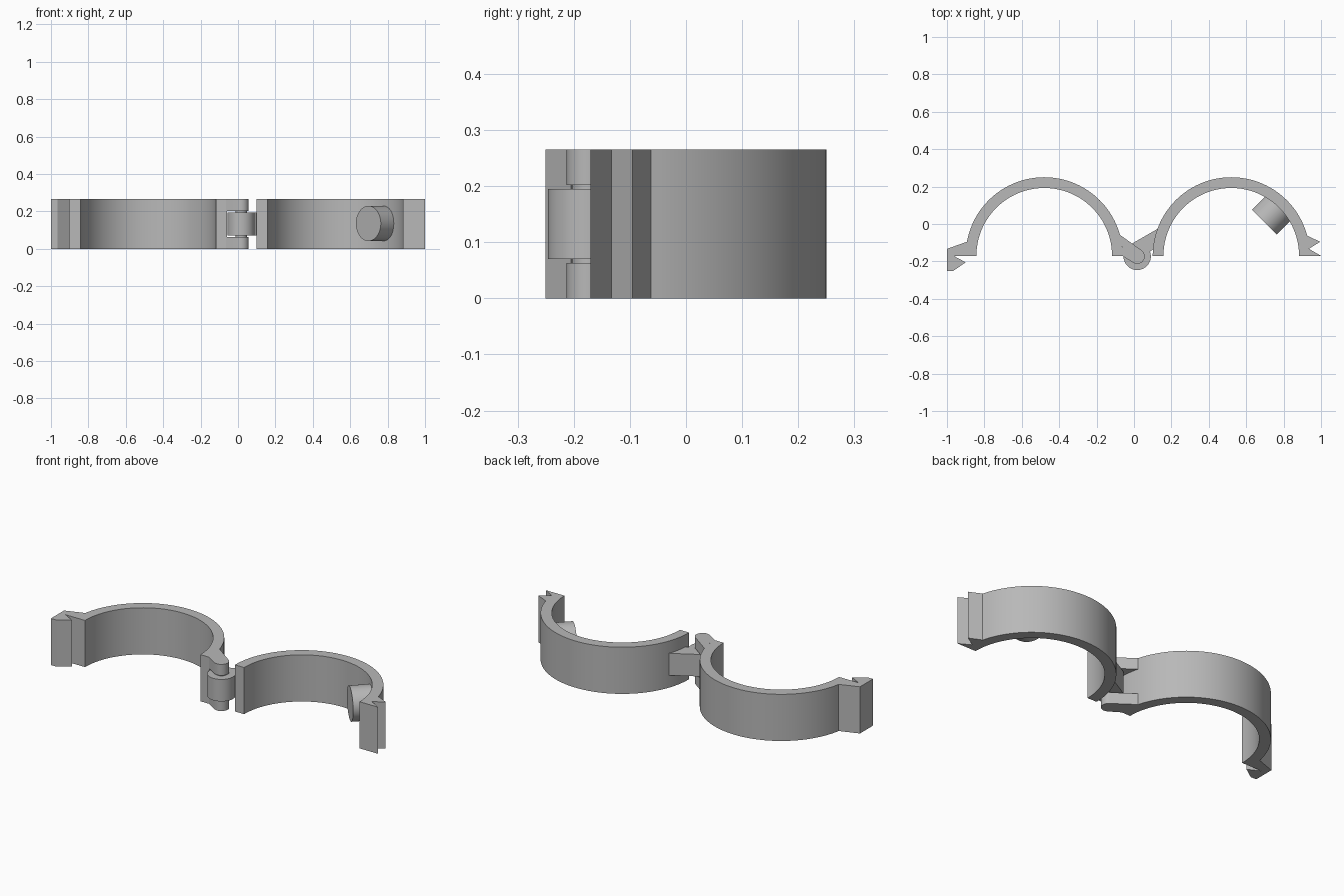
import bpy
import bmesh
from math import cos, sin, radians
from mathutils import Matrix, Vector

cube = bpy.data.objects.get("Cube")
if cube:
    bpy.data.objects.remove(cube, do_unlink=True)

HEIGHT = 0.265
BASE_Y = -0.17
INNER, OUTER = 0.3625, 0.42
LEFT_X, RIGHT_X = -0.48, 0.52
HINGE = (0.017, -0.173)
PIN_R, BARREL_R = 0.04, 0.073
GAP_LOW, GAP_HIGH = 0.063, 0.202

grey = bpy.data.materials.new("plastic_grey")
grey.use_nodes = True
grey.diffuse_color = (0.48, 0.48, 0.48, 1)
grey.node_tree.nodes["Principled BSDF"].inputs["Base Color"].default_value = grey.diffuse_color


def arc(center, radius, start, end, steps):
    """Points on a circle arc, angles in degrees."""
    angles = [radians(start + (end - start) * i / steps) for i in range(steps + 1)]
    return [(center[0] + radius * cos(a), center[1] + radius * sin(a)) for a in angles]


def finish(name, bm):
    bmesh.ops.recalc_face_normals(bm, faces=bm.faces[:])
    mesh = bpy.data.meshes.new(name)
    bm.to_mesh(mesh)
    bm.free()
    mesh.materials.append(grey)
    obj = bpy.data.objects.new(name, mesh)
    bpy.context.collection.objects.link(obj)
    bpy.ops.object.select_all(action="DESELECT")
    obj.select_set(True)
    bpy.context.view_layer.objects.active = obj
    bpy.ops.object.shade_smooth_by_angle(angle=radians(25))
    return obj


def extrude(name, outline, low, high):
    """Extrude a flat outline from low to high."""
    bm = bmesh.new()
    face = bm.faces.new([bm.verts.new((x, y, low)) for x, y in outline])
    result = bmesh.ops.extrude_face_region(bm, geom=[face])
    top = [v for v in result["geom"] if isinstance(v, bmesh.types.BMVert)]
    bmesh.ops.translate(bm, verts=top, vec=(0, 0, high - low))
    return finish(name, bm)


def cylinder(name, radius, start, end):
    start, end = Vector(start), Vector(end)
    axis = end - start
    turn = axis.to_track_quat("Z", "Y").to_matrix().to_4x4()
    bm = bmesh.new()
    bmesh.ops.create_cone(bm, cap_ends=True, segments=64, radius1=radius,
                          radius2=radius, depth=axis.length,
                          matrix=Matrix.Translation((start + end) / 2) @ turn)
    return finish(name, bm)


# Half ring ending in the hooked latch
left_center = (LEFT_X, BASE_Y)
hook = [(-0.965, -0.17), (-0.9, -0.205), (-0.965, -0.25),
        (-1, -0.25), (-1, -0.133)]
extrude("hook_half_ring",
        arc(left_center, INNER, 0, 180, 64) + hook
        + arc(left_center, OUTER, 169.7, 0, 64), 0, HEIGHT)

# Half ring ending in the notched catch
right_center = (RIGHT_X, BASE_Y)
catch = [(0.995, -0.095), (0.935, -0.133), (1, -0.17)]
extrude("catch_half_ring",
        arc(right_center, INNER, 0, 180, 64)
        + arc(right_center, OUTER, 180, 14.8, 64) + catch, 0, HEIGHT)

# Fork arms with rounded ends, above and below the barrel
fork = ([(-0.063, -0.17), (-0.061, -0.13), (-0.075, -0.058)]
        + arc(HINGE, PIN_R, 59, -121, 24))
extrude("lower_fork_arm", fork, 0, GAP_LOW)
extrude("upper_fork_arm", fork, GAP_HIGH, HEIGHT)
cylinder("hinge_pin", PIN_R * 0.75, (*HINGE, GAP_LOW), (*HINGE, GAP_HIGH))

# Barrel and its arm, joined into one rounded outline
barrel = ([(0.102, -0.135), (0.128, -0.025)]
          + arc(HINGE, BARREL_R, 121, 380, 48))
extrude("hinge_barrel", barrel, 0.07, 0.195)

# Round peg inside the catch half
peg_z = HEIGHT / 2 + 0.003
cylinder("locating_peg", 0.094, (0.697, 0.01, peg_z), (0.79, 0.103, peg_z))
